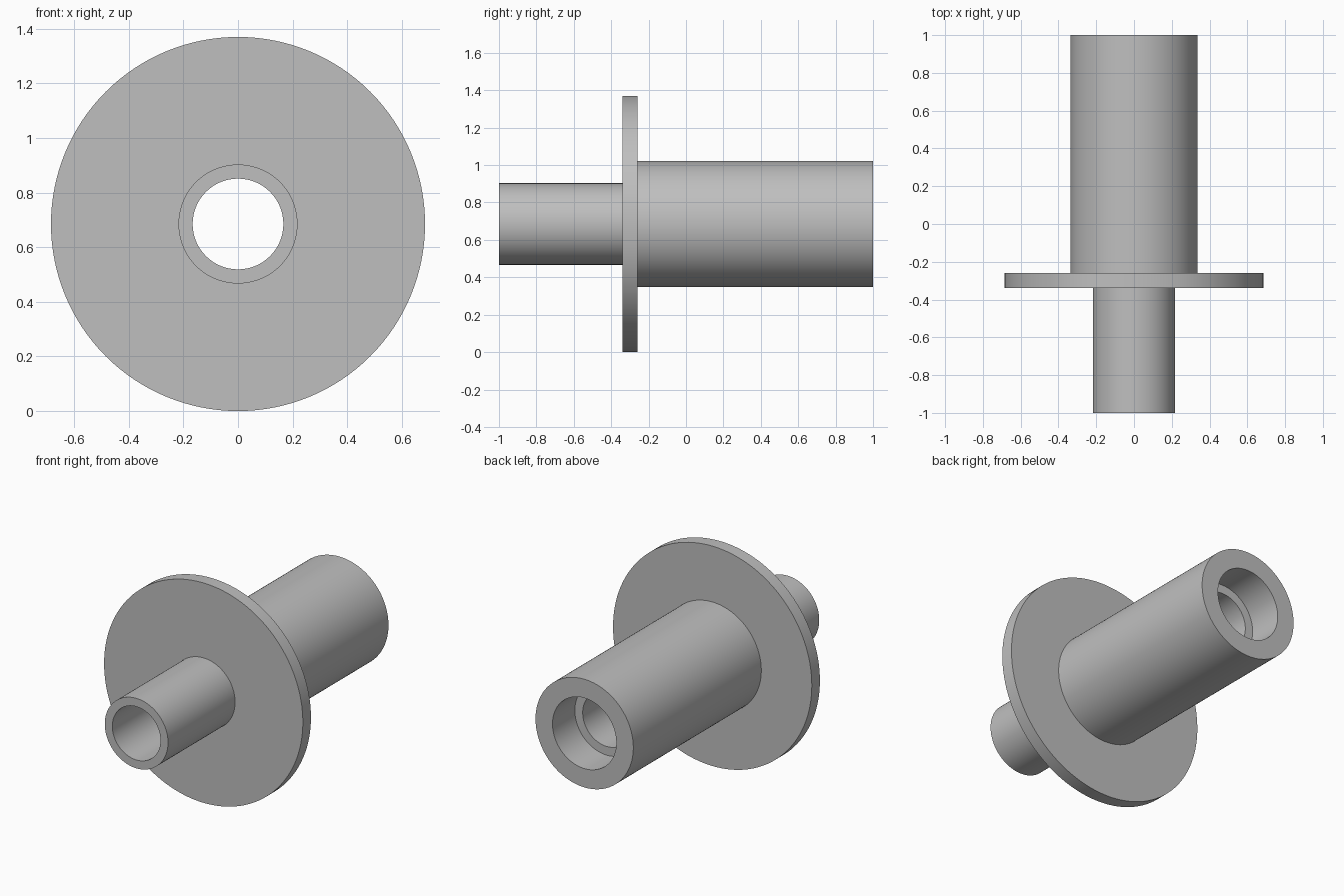
import bpy
import bmesh
import math
from mathutils import Vector, Matrix

cube = bpy.data.objects.get("Cube")
if cube:
    bpy.data.objects.remove(cube, do_unlink=True)

# Main dimensions
FLANGE_R = 0.685
SPIGOT_R = 0.218
BARREL_R = 0.337
BORE_R = 0.166
COUNTERBORE_R = 0.22
FRONT, BACK = -1.0, 1.0
FLANGE_FRONT, FLANGE_BACK = -0.34, -0.26
SHOULDER = BACK - 0.22
SEGMENTS = 128

# Single grey material
grey = bpy.data.materials.new("plain grey")
grey.use_nodes = True
colour = (0.52, 0.52, 0.52, 1.0)
grey.diffuse_color = colour
grey.node_tree.nodes["Principled BSDF"].inputs["Base Color"].default_value = colour


def lathe(name, profile):
    """Turn a closed (radius, y) profile around the y axis."""
    bm = bmesh.new()
    rings = []
    for radius, y in profile:
        ring = []
        for i in range(SEGMENTS):
            a = math.tau * i / SEGMENTS
            ring.append(bm.verts.new((radius * math.cos(a), y, radius * math.sin(a))))
        rings.append(ring)
    for k, ring in enumerate(rings):
        following = rings[(k + 1) % len(rings)]
        for i in range(SEGMENTS):
            j = (i + 1) % SEGMENTS
            bm.faces.new((ring[i], ring[j], following[j], following[i]))
    bmesh.ops.recalc_face_normals(bm, faces=bm.faces)
    mesh = bpy.data.meshes.new(name)
    bm.to_mesh(mesh)
    bm.free()
    mesh.materials.append(grey)
    obj = bpy.data.objects.new(name, mesh)
    bpy.context.collection.objects.link(obj)
    obj.location.z = FLANGE_R
    bpy.ops.object.select_all(action="DESELECT")
    obj.select_set(True)
    bpy.context.view_layer.objects.active = obj
    bpy.ops.object.shade_smooth_by_angle(angle=math.radians(30))
    return obj


# Flanged sleeve: spigot, flange, barrel, then counterbore and through bore
lathe("flanged_sleeve", [
    (BORE_R, FRONT),
    (SPIGOT_R, FRONT),
    (SPIGOT_R, FLANGE_FRONT),
    (FLANGE_R, FLANGE_FRONT),
    (FLANGE_R, FLANGE_BACK),
    (BARREL_R, FLANGE_BACK),
    (BARREL_R, BACK),
    (COUNTERBORE_R, BACK),
    (COUNTERBORE_R, SHOULDER),
    (BORE_R, SHOULDER),
])
